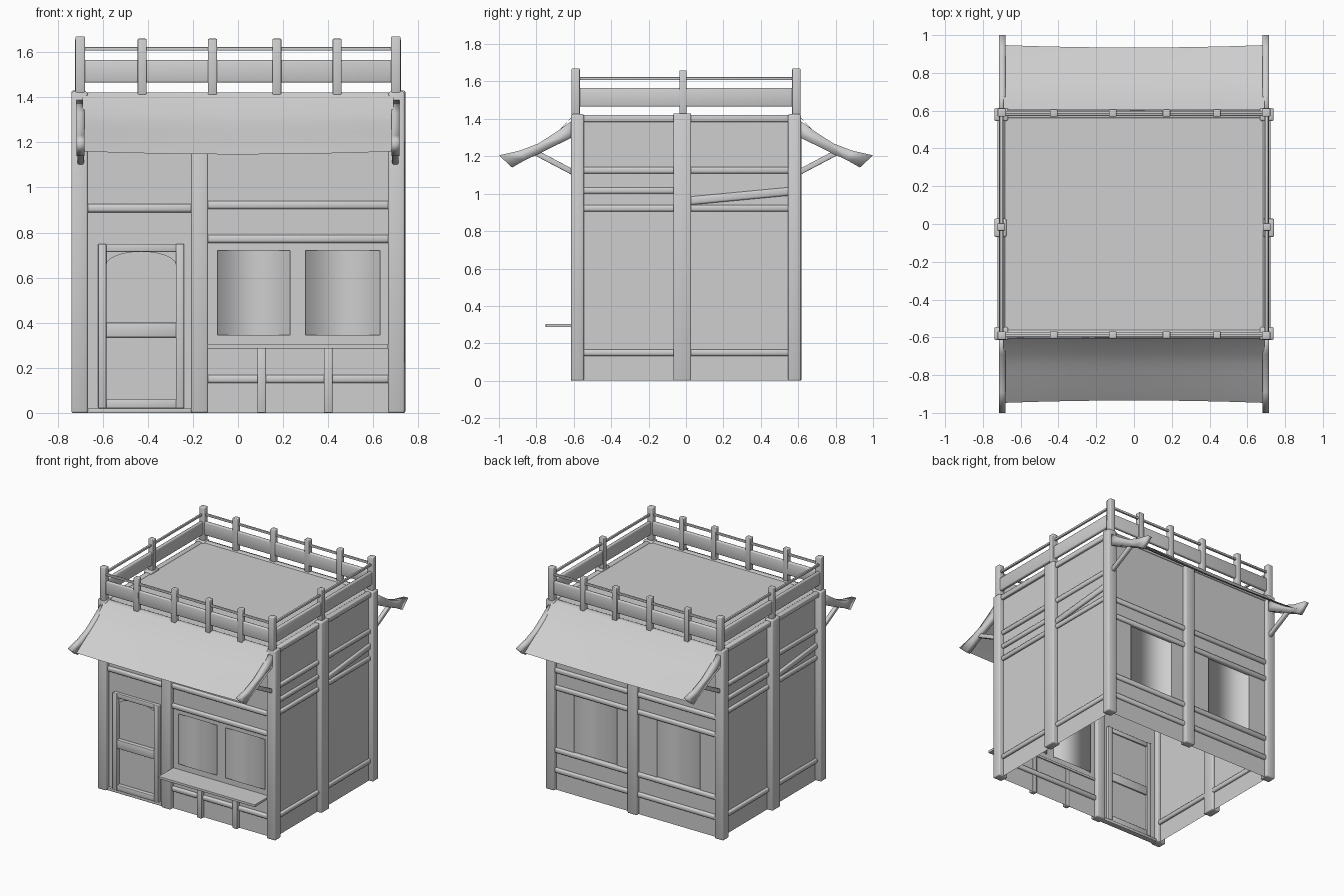
import bpy, bmesh, math
from mathutils import Vector, Matrix

cube = bpy.data.objects.get("Cube")
if cube:
    bpy.data.objects.remove(cube, do_unlink=True)

grey = bpy.data.materials.new("plain_grey")
grey.use_nodes = True
grey.diffuse_color = (0.62, 0.62, 0.62, 1)
grey.node_tree.nodes["Principled BSDF"].inputs["Base Color"].default_value = (0.62, 0.62, 0.62, 1)

X, Y = 0.703, 0.58             # post centre lines
LEFT, RIGHT = -0.692, 0.703    # side wall planes
FRONT, BACK = -0.578, 0.588    # front and back wall planes
TOP = 1.415


def add(name, bm, smooth=False):
    mesh = bpy.data.meshes.new(name)
    bm.to_mesh(mesh)
    bm.free()
    mesh.materials.append(grey)
    for p in mesh.polygons:
        p.use_smooth = smooth
    obj = bpy.data.objects.new(name, mesh)
    bpy.context.collection.objects.link(obj)
    return obj


def beam(name, a, b, w, h, bevel=0.2, smooth=True):
    """Rounded square bar from a to b."""
    a, b = Vector(a), Vector(b)
    d = b - a
    vertical = abs(d.x) + abs(d.y) < 1e-4
    rot = Matrix() if vertical else d.to_track_quat('Z', 'Y').to_matrix().to_4x4()
    bm = bmesh.new()
    bmesh.ops.create_cube(bm, size=1)
    bmesh.ops.transform(bm, verts=bm.verts, matrix=Matrix.Translation((a + b) / 2) @ rot
                        @ Matrix.Diagonal((w, h, d.length, 1)))
    mod = add(name, bm, smooth).modifiers.new("rounded", 'BEVEL')
    mod.width = min(w, h) * bevel
    mod.segments = 2


def post(name, x, y, z0, z1, w, d):
    beam(name, (x, y, z0), (x, y, z1), w, d, 0.12)


def faces(name, quads, smooth=False):
    bm = bmesh.new()
    for q in quads:
        bm.faces.new([bm.verts.new(p) for p in q])
    bmesh.ops.remove_doubles(bm, verts=bm.verts, dist=1e-5)
    return add(name, bm, smooth)


def wall(name, y, holes):
    """Upright sheet across the building with rectangular holes."""
    xs = sorted({LEFT, RIGHT} | {v for h in holes for v in h[:2]})
    zs = sorted({0, TOP} | {v for h in holes for v in h[2:]})
    quads = []
    for x0, x1 in zip(xs, xs[1:]):
        for z0, z1 in zip(zs, zs[1:]):
            cx, cz = (x0 + x1) / 2, (z0 + z1) / 2
            if any(h[0] < cx < h[1] and h[2] < cz < h[3] for h in holes):
                continue
            quad = [(x0, y, z0), (x1, y, z0), (x1, y, z1), (x0, y, z1)]
            quads.append(quad if y < 0 else quad[::-1])
    faces(name, quads)


def window(name, y, x0, x1, z0, z1):
    """Shallow pane whose side jambs blend softly into the glass."""
    inner = y - math.copysign(0.012, y)
    cols = [(x0, y), (x0, inner), (x1, inner), (x1, y)]
    low, high = z0 - 0.012, z1 + 0.012
    quads = [[(*p, low), (*q, low), (*q, high), (*p, high)] for p, q in zip(cols, cols[1:])]
    faces(name, quads if y < 0 else [q[::-1] for q in quads], True)


# Walls, windows and flat roof
door_hole = (-0.61, -0.25, 0.02, 0.74)
front_windows = [(-0.09, 0.23, 0.345, 0.72), (0.30, 0.63, 0.345, 0.72)]
back_windows = [(-0.53, -0.17, 0.315, 0.755), (0.16, 0.52, 0.315, 0.755)]
wall("front_wall", FRONT, front_windows + [door_hole])
wall("back_wall", BACK, back_windows)
for y, label, wins in ((FRONT, "front", front_windows), (BACK, "back", back_windows)):
    for win in wins:
        window(label + "_window", y, *win)
for x, y0, y1 in ((RIGHT, FRONT, BACK), (LEFT, BACK, FRONT)):
    faces("side_wall", [[(x, y0, 0), (x, y1, 0), (x, y1, TOP), (x, y0, TOP)]])
faces("roof_deck", [[(LEFT, FRONT, TOP), (RIGHT, FRONT, TOP), (RIGHT, BACK, TOP), (LEFT, BACK, TOP)]])

# Corner and middle posts
for sx in (1, -1):
    for sy in (1, -1):
        post("corner_post", sx * X, sy * Y, 0, 1.425, 0.073, 0.068)
post("right_side_post", 0.712, -0.02, 0, 1.43, 0.06, 0.096)
post("left_side_post", -0.707, -0.02, 0, 1.43, 0.065, 0.096)
post("front_post", -0.17, -0.582, 0, 1.39, 0.075, 0.068)
post("back_post", 0.017, 0.588, 0, 1.39, 0.078, 0.06)

# Horizontal rails on the front and back
R = 0.036
for x0, x1, z in ((-X, -0.17, 0.908), (-0.17, X, 0.922), (-0.17, X, 0.772), (-0.17, X, 0.15)):
    beam("front_rail", (x0, FRONT, z), (x1, FRONT, z), R, R, 0.3)
for z in (0.90, 0.77, 0.30, 0.15):
    beam("back_rail", (-X, BACK, z), (X, BACK, z), R, R, 0.3)

# Rails on the sides, with one slanted brace on each
S = 0.034
for s, x in ((1, RIGHT), (-1, LEFT)):
    for z in (0.15, 0.922, 1.125):
        beam("side_rail", (x, -Y, z), (x, Y, z), S, S, 0.3)
    beam("short_side_rail", (x, -s * Y, 1.017), (x, 0, 1.017), S, S, 0.3)
    beam("slanted_brace", (x, 0, 0.96), (x, s * Y, 1.015), S, 0.044, 0.3)
    beam("top_side_beam", (s * X, -Y, 1.402), (s * X, Y, 1.402), 0.04, 0.038)
    beam("top_end_beam", (-X, s * Y, 1.402), (X, s * Y, 1.402), 0.04, 0.038)

# Door: frame, crossbar, arched upper panel and threshold
D = FRONT - 0.002
P = FRONT + 0.008
for x in (-0.6025, -0.2575):
    post("door_jamb", x, D, 0.02, 0.75, 0.036, 0.05)
for z, h in ((0.733, 0.034), (0.368, 0.065), (0.04, 0.04)):
    beam("door_crossbar", (-0.59, D, z), (-0.27, D, z), 0.04, h, 0.1)
faces("door_panel", [[(-0.61, P, 0.02), (-0.25, P, 0.02), (-0.25, P, 0.75), (-0.61, P, 0.75)]])
for s in (1, -1):
    # spandrel filling the corner beside the arch
    arc = [(-0.43 + s * 0.155 * math.cos(a), 0.655 + 0.06 * math.sin(a))
           for a in (math.radians(v) for v in range(0, 91, 15))]
    ring = [(x, P - 0.008, z) for x, z in arc + [(-0.43 + s * 0.155, 0.72)]]
    faces("door_arch_corner", [ring if s < 0 else ring[::-1]])
beam("threshold", (-0.67, FRONT, 0.01), (-0.2, FRONT, 0.01), 0.04, 0.02, 0.1)

# Counter shelf on two short legs
beam("counter", (-0.135, -0.66, 0.295), (0.665, -0.66, 0.295), 0.18, 0.018, 0.1, False)
for x in (0.105, 0.40):
    post("counter_leg", x, -0.592, 0, 0.287, 0.038, 0.036)

# Awnings: sagging sheet, curved side brackets and struts
sheet = [(0.603, 1.418), (0.69, 1.326), (0.74, 1.291), (0.79, 1.259), (0.87, 1.212), (0.947, 1.16)]
bracket = [(0.59, 1.405), (0.69, 1.332), (0.79, 1.268), (0.89, 1.23), (1.0, 1.205),
           (0.93, 1.14), (0.86, 1.18), (0.79, 1.212), (0.59, 1.31)]
columns = [-0.69 + 1.38 * i / 8 for i in range(9)]


def sag(x, i):
    return (1 - (x / 0.69) ** 2) * i / 5 * 0.013


for t in (1, -1):
    quads = []
    for x0, x1 in zip(columns, columns[1:]):
        for i in range(5):
            corners = ((x0, i + 1), (x1, i + 1), (x1, i), (x0, i))
            quads.append([(t * x, -t * (sheet[k][0] - sag(x, k)), sheet[k][1] - sag(x, k))
                          for x, k in corners])
    faces("awning_sheet", quads, True)
    for s in (1, -1):
        bm = bmesh.new()
        side = bm.faces.new([bm.verts.new((s * 0.698 - 0.018, -t * y, z)) for y, z in bracket])
        grown = bmesh.ops.extrude_face_region(bm, geom=[side])
        bmesh.ops.translate(bm, vec=(0.036, 0, 0),
                            verts=[v for v in grown["geom"] if isinstance(v, bmesh.types.BMVert)])
        bmesh.ops.recalc_face_normals(bm, faces=bm.faces)
        add("awning_bracket", bm, True)
        beam("awning_strut", (s * 0.698, -t * 0.59, 1.107), (s * 0.698, -t * 0.82, 1.228), 0.028, 0.03)

# Roof railing: posts, thin top rail and boards
for s in (1, -1):
    for x in (-0.425, -0.113, 0.172, 0.44):
        post("railing_post", x, s * 0.588, 1.41, 1.66, 0.04, 0.04)
    for x in (-0.7, 0.7):
        post("railing_corner_post", x, s * 0.59, 1.41, 1.67, 0.044, 0.044)
    post("railing_side_post", s * X, -0.016, 1.41, 1.66, 0.04, 0.04)
    beam("railing_bar", (-X, s * 0.59, 1.615), (X, s * 0.59, 1.615), 0.016, 0.016)
    beam("railing_side_bar", (s * X, -0.59, 1.615), (s * X, 0.59, 1.615), 0.016, 0.016)
    beam("railing_board", (-X, s * 0.585, 1.515), (X, s * 0.585, 1.515), 0.026, 0.10, 0.3)
    beam("railing_side_board", (s * X, -0.59, 1.515), (s * X, 0.59, 1.515), 0.026, 0.10, 0.3)
